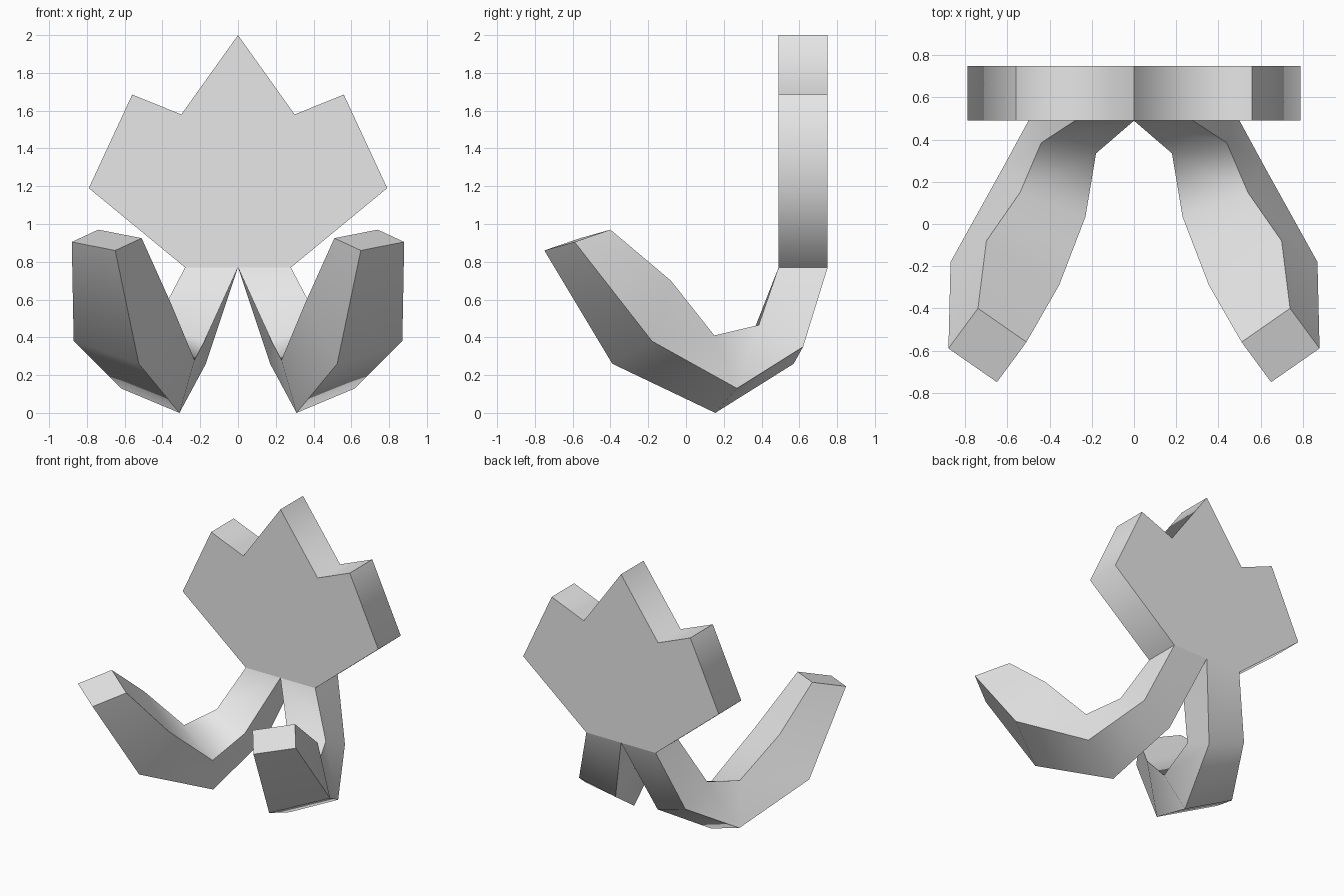
import bpy
import bmesh
from math import radians
from mathutils import Vector

default_cube = bpy.data.objects.get("Cube")
if default_cube:
    bpy.data.objects.remove(default_cube, do_unlink=True)

# One plain grey for the whole model
grey = bpy.data.materials.new("light_grey")
grey.use_nodes = True
grey.diffuse_color = (0.8, 0.8, 0.8, 1)
grey.node_tree.nodes["Principled BSDF"].inputs["Base Color"].default_value = grey.diffuse_color


def finish(name, mesh_builder, smooth_angle):
    """Turn a bmesh into a named, shaded object."""
    bmesh.ops.recalc_face_normals(mesh_builder, faces=mesh_builder.faces)
    mesh = bpy.data.meshes.new(name)
    mesh_builder.to_mesh(mesh)
    mesh_builder.free()
    mesh.materials.append(grey)
    part = bpy.data.objects.new(name, mesh)
    bpy.context.collection.objects.link(part)
    bpy.ops.object.select_all(action="DESELECT")
    part.select_set(True)
    bpy.context.view_layer.objects.active = part
    bpy.ops.object.shade_smooth_by_angle(angle=radians(smooth_angle))
    return part


def loft(name, rings, smooth_angle, cap_start=True, open_side=None):
    """Bridge equal rings of points; the last ring is always capped."""
    bm = bmesh.new()
    loops = [[bm.verts.new(point) for point in ring] for ring in rings]
    count = len(loops[0])
    for lower, upper in zip(loops, loops[1:]):
        for i in range(count):
            if i != open_side:
                j = (i + 1) % count
                bm.faces.new((lower[i], lower[j], upper[j], upper[i]))
    bm.faces.new(loops[-1])
    if cap_start:
        bm.faces.new(loops[0])
    return finish(name, bm, smooth_angle)


# Leaf plate: pointed crown outline, open underneath where the legs join
FRONT, BACK, JOINT = 0.49, 0.75, 0.77
half = [(0.28, JOINT), (0.79, 1.19), (0.56, 1.685), (0.3, 1.58)]
outline = half + [(0, 2)] + [(-x, z) for x, z in reversed(half)]
loft("leaf_plate",
     [[(x, y, z) for x, z in outline] for y in (FRONT, BACK)],
     80, open_side=len(outline) - 1)

# Leg sections from the joint to the tip: upper, outer and lower corners.
# Each section is a parallelogram, so the inner corner follows from these.
sections = [
    ((0.28, FRONT, JOINT), (0.28, BACK, JOINT), (0, BACK, JOINT)),
    ((0.44, 0.385, 0.465), (0.43, 0.62, 0.35), (0.17, 0.57, 0.26)),
    ((0.54, 0.15, 0.41), (0.62, 0.27, 0.13), (0.31, 0.155, 0)),
    ((0.7, -0.08, 0.7), (0.87, -0.18, 0.38), (0.525, -0.39, 0.26)),
    ((0.74, -0.4, 0.97), (0.88, -0.59, 0.905), (0.65, -0.75, 0.86)),
]


def leg(name, side):
    rings = []
    for section in sections:
        upper, outer, lower = (Vector((side * x, y, z)) for x, y, z in section)
        rings.append([upper, outer, lower, upper + lower - outer])
    return loft(name, rings, 60, cap_start=False)


leg("left_leg", 1)
leg("right_leg", -1)
